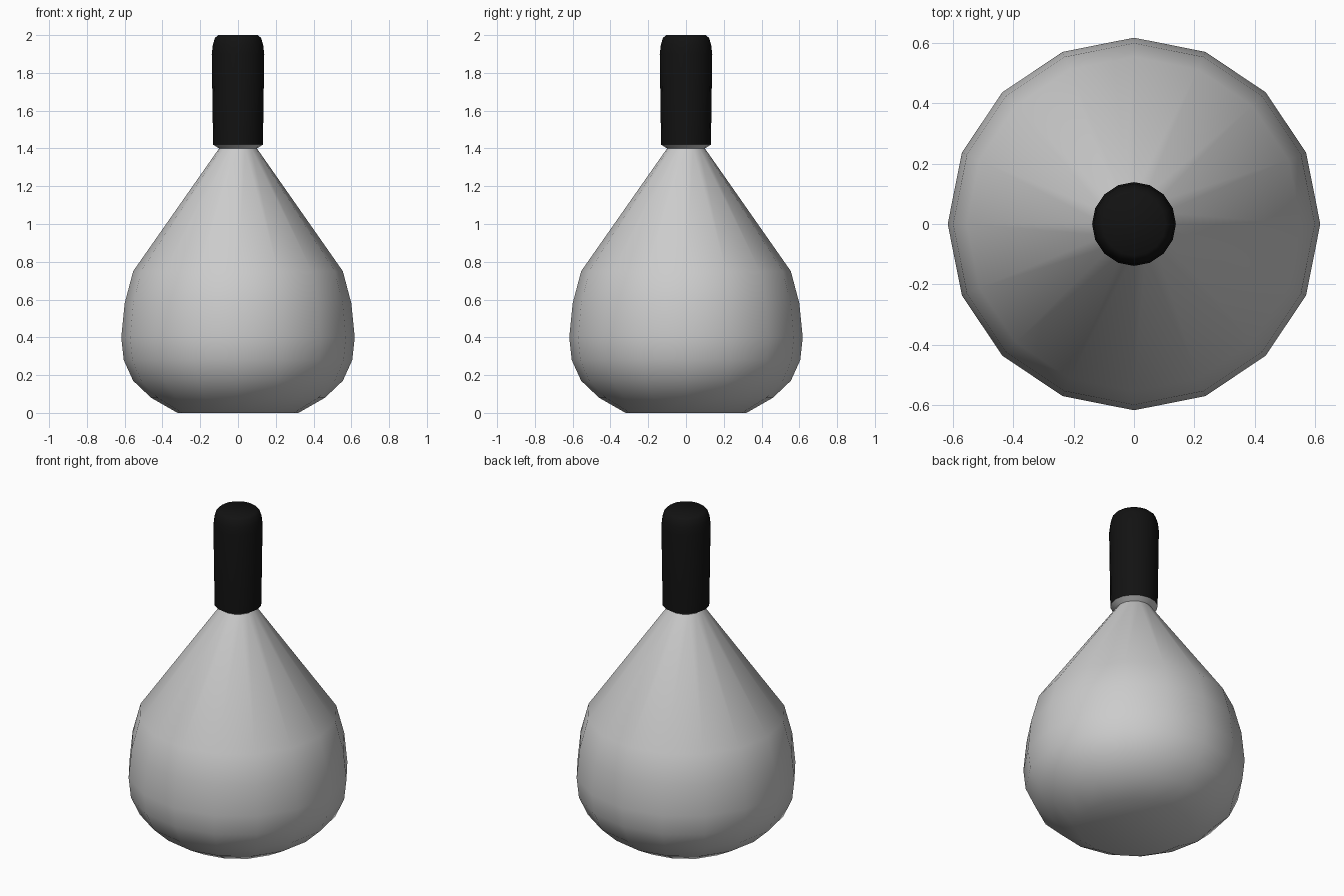
import bpy, bmesh, math

if "Cube" in bpy.data.objects:
    bpy.data.objects.remove(bpy.data.objects["Cube"])

SIDES = 16


def lathe(name, profile, cap_start, cap_end):
    """Spin a (radius, z) profile, listed bottom to top, around the z axis."""
    bm = bmesh.new()
    rings = []
    for r, z in profile:
        rings.append([bm.verts.new((r * math.cos(math.tau * i / SIDES),
                                    r * math.sin(math.tau * i / SIDES), z))
                      for i in range(SIDES)])
    for low, high in zip(rings, rings[1:]):
        for i in range(SIDES):
            j = (i + 1) % SIDES
            bm.faces.new((low[i], low[j], high[j], high[i]))
    if cap_start:
        bm.faces.new(rings[0][::-1])
    if cap_end:
        bm.faces.new(rings[-1])
    mesh = bpy.data.meshes.new(name)
    bm.to_mesh(mesh)
    bm.free()
    obj = bpy.data.objects.new(name, mesh)
    bpy.context.collection.objects.link(obj)
    bpy.ops.object.select_all(action='DESELECT')
    obj.select_set(True)
    bpy.context.view_layer.objects.active = obj
    bpy.ops.object.shade_smooth_by_angle(angle=math.radians(50))
    return obj


# Flask body with the small flared collar under the grip
body = lathe("flask_body", [
    (0.32, 0.0), (0.46, 0.08), (0.555, 0.17), (0.605, 0.28), (0.618, 0.40),
    (0.60, 0.58), (0.555, 0.75), (0.10, 1.40), (0.108, 1.405), (0.132, 1.42),
], True, False)

# Black rounded grip on top
grip = lathe("neck_grip", [
    (0.132, 1.42), (0.139, 1.90), (0.133, 1.95), (0.122, 1.985), (0.105, 2.0),
], False, True)
black = bpy.data.materials.new("black")
black.diffuse_color = (0.006, 0.006, 0.006, 1)
black.use_nodes = True
black.node_tree.nodes["Principled BSDF"].inputs["Base Color"].default_value = black.diffuse_color
grip.data.materials.append(black)
